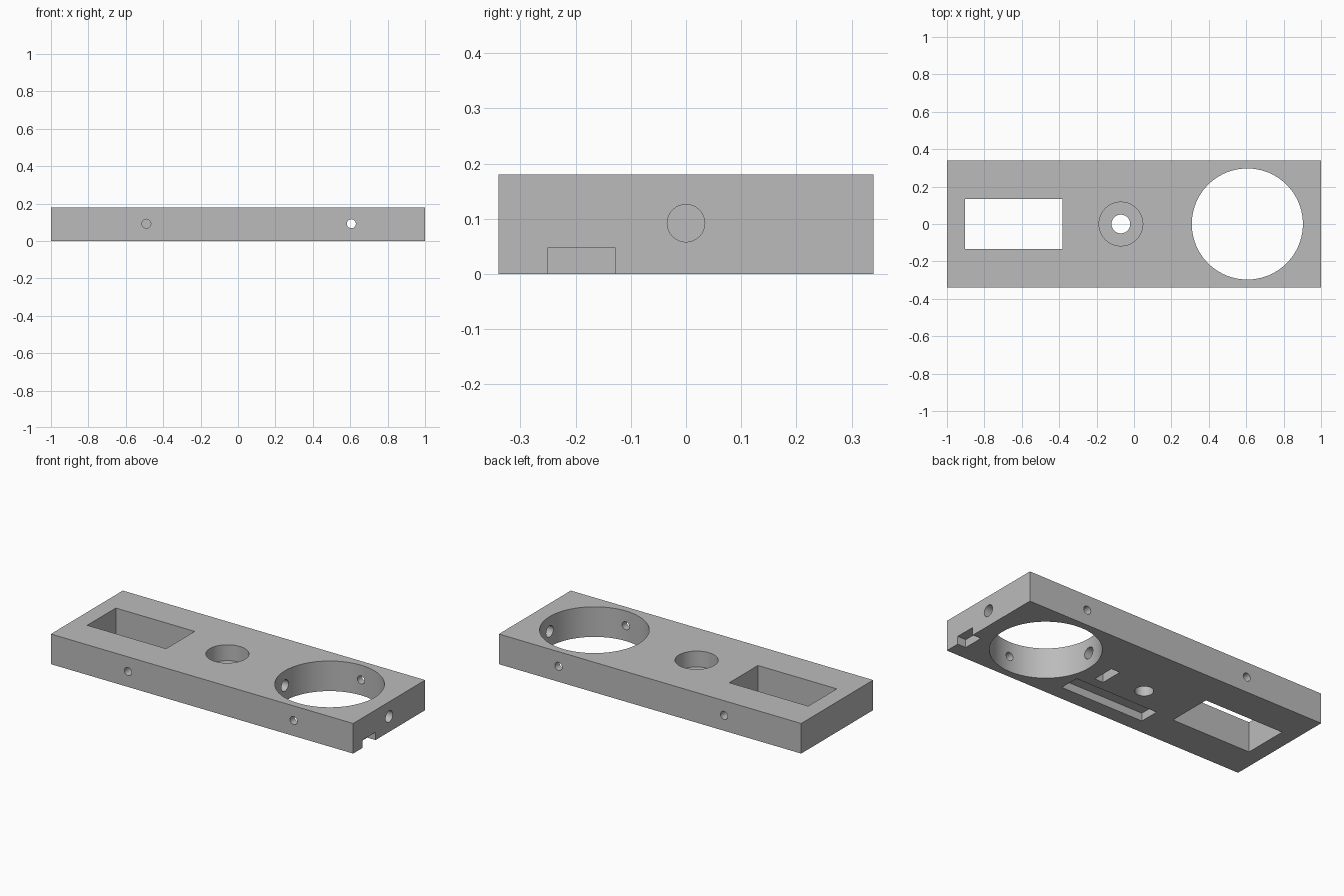
import bpy
import math

cube = bpy.data.objects.get("Cube")
if cube:
    bpy.data.objects.remove(cube, do_unlink=True)

LENGTH, WIDTH, THICK = 2.0, 0.68, 0.18
MID = 0.092   # height of the side drillings
GROOVE = 0.047  # depth of the shallow underside cuts

# Single grey material
grey = bpy.data.materials.new("plain grey")
grey.use_nodes = True
colour = (0.5, 0.5, 0.5, 1)
grey.diffuse_color = colour
grey.node_tree.nodes["Principled BSDF"].inputs["Base Color"].default_value = colour


def box(name, x, y, z):
    """Box from (min, max) ranges."""
    bpy.ops.mesh.primitive_cube_add(
        size=1, location=[(a + b) / 2 for a, b in (x, y, z)])
    ob = bpy.context.object
    ob.name = name
    ob.scale = [b - a for a, b in (x, y, z)]
    bpy.ops.object.transform_apply(location=True, rotation=False, scale=True)
    return ob


def rod(name, axis, span, centre, radius, sides=48):
    """Cylinder along an axis; centre holds the other two coordinates in order."""
    loc = list(centre)
    loc.insert("xyz".index(axis), sum(span) / 2)
    rot = {"x": (0, math.pi / 2, 0), "y": (math.pi / 2, 0, 0), "z": (0, 0, 0)}[axis]
    bpy.ops.mesh.primitive_cylinder_add(
        vertices=sides, radius=radius, depth=span[1] - span[0],
        location=loc, rotation=rot)
    ob = bpy.context.object
    ob.name = name
    return ob


plate = box("plate", (-LENGTH / 2, LENGTH / 2), (-WIDTH / 2, WIDTH / 2), (0, THICK))
plate.data.materials.append(grey)

cutters = [
    # Openings through the top
    rod("large_hole", "z", (-0.1, 0.3), (0.606, 0), 0.297, 96),
    box("rectangular_window", (-0.903, -0.381), (-0.135, 0.135), (-0.1, 0.3)),
    rod("small_hole", "z", (-0.1, 0.3), (-0.07, 0), 0.05),
    rod("counterbore", "z", (0.085, 0.3), (-0.07, 0), 0.117, 64),
    # Underside pockets and end notch
    box("end_notch", (0.945, 1.1), (-0.251, -0.128), (-0.1, GROOVE)),
    box("long_groove", (-0.262, 0.287), (-0.248, -0.128), (-0.1, GROOVE)),
    box("cross_pocket", (0.155, 0.212), (-0.068, 0.068), (-0.1, 0.127)),
    # Drillings through the edges
    rod("end_drilling", "x", (0.18, 1.1), (0, MID), 0.034, 32),
    rod("cross_drilling", "y", (-0.5, 0.5), (0.606, MID), 0.024, 32),
]
# Blind drillings on both long edges
for side, span in (("front", (-0.5, -0.22)), ("back", (0.22, 0.5))):
    cutters.append(rod(side + "_blind_drilling", "y", span, (-0.49, MID), 0.024, 32))

# Cut each opening, then discard its cutter
for cutter in cutters:
    cutter.hide_render = True
    mod = plate.modifiers.new(cutter.name, "BOOLEAN")
    mod.operation = "DIFFERENCE"
    mod.solver = "EXACT"
    mod.object = cutter
    bpy.ops.object.select_all(action="DESELECT")
    bpy.context.view_layer.objects.active = plate
    plate.select_set(True)
    bpy.ops.object.modifier_apply(modifier=mod.name)
    bpy.data.objects.remove(cutter, do_unlink=True)

# Smooth bores, crisp edges
bpy.context.view_layer.objects.active = plate
plate.select_set(True)
bpy.ops.object.shade_smooth_by_angle(angle=math.radians(30))
